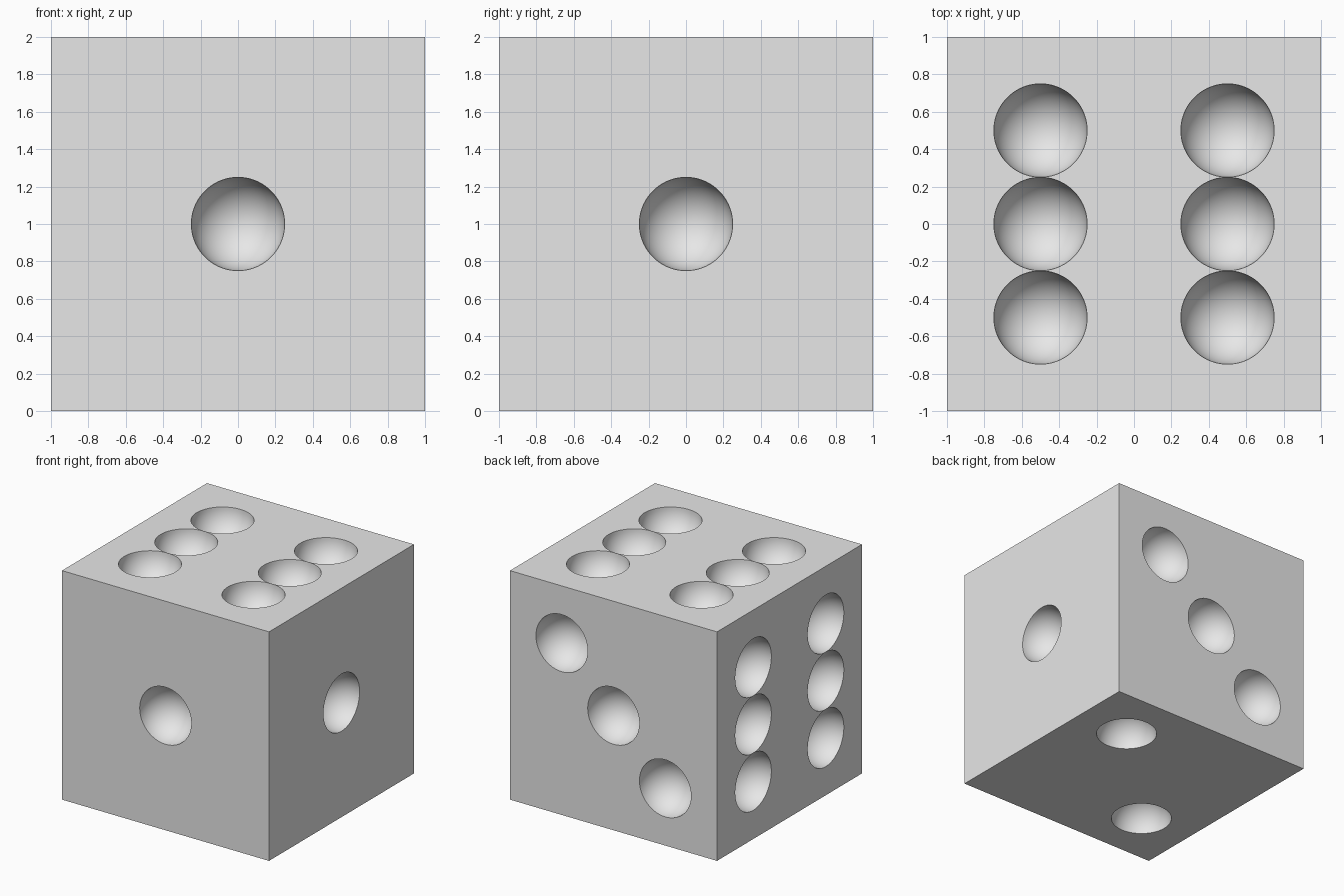
import bpy, bmesh, math
from mathutils import Matrix, Vector

if "Cube" in bpy.data.objects:
    bpy.data.objects.remove(bpy.data.objects["Cube"], do_unlink=True)

PIP_RADIUS = 0.2495
SPACING = 0.5
CENTRE = Vector((0, 0, 1))

# Plain grey material
grey = bpy.data.materials.new("light_grey")
grey.use_nodes = True
grey.diffuse_color = (0.8, 0.8, 0.8, 1)
grey.node_tree.nodes["Principled BSDF"].inputs["Base Color"].default_value = (0.8, 0.8, 0.8, 1)


def make_object(name, bm):
    mesh = bpy.data.meshes.new(name)
    bm.to_mesh(mesh)
    bm.free()
    mesh.materials.append(grey)
    obj = bpy.data.objects.new(name, mesh)
    bpy.context.collection.objects.link(obj)
    return obj


# Solid cube body
bm = bmesh.new()
bmesh.ops.create_cube(bm, size=2, matrix=Matrix.Translation(CENTRE))
body = make_object("die_body", bm)

# Pip layouts: face normal -> pip offsets from the cube centre, in spacings
six = [(a, b) for a in (-1, 1) for b in (-1, 0, 1)]
layouts = {
    (0, -1, 0): [(0, 0, 0)],
    (1, 0, 0): [(0, 0, 0)],
    (0, 0, -1): [(1, 1, 0), (-1, -1, 0)],
    (0, 1, 0): [(i, 0, i) for i in (-1, 0, 1)],
    (0, 0, 1): [(a, b, 0) for a, b in six],
    (-1, 0, 0): [(0, a, b) for a, b in six],
}

# One cutter made of all pip spheres, each centred on its face
bm = bmesh.new()
for normal, offsets in layouts.items():
    n = Vector(normal)
    turn = n.to_track_quat('Z', 'Y').to_matrix().to_4x4()
    half_step = Matrix.Rotation(math.pi / 64, 4, 'Z')
    for offset in offsets:
        place = Matrix.Translation(CENTRE + n + SPACING * Vector(offset))
        bmesh.ops.create_uvsphere(bm, u_segments=64, v_segments=32,
                                  radius=PIP_RADIUS, matrix=place @ turn @ half_step)
cutter = make_object("pip_cutter", bm)

# Carve the pips
carve = body.modifiers.new("carve_pips", 'BOOLEAN')
carve.operation = 'DIFFERENCE'
carve.solver = 'EXACT'
carve.object = cutter
bpy.ops.object.select_all(action='DESELECT')
bpy.context.view_layer.objects.active = body
body.select_set(True)
bpy.ops.object.modifier_apply(modifier=carve.name)
bpy.data.objects.remove(cutter, do_unlink=True)

# Smooth hollows with crisp rims and edges
bpy.ops.object.shade_smooth_by_angle(angle=math.radians(30))
